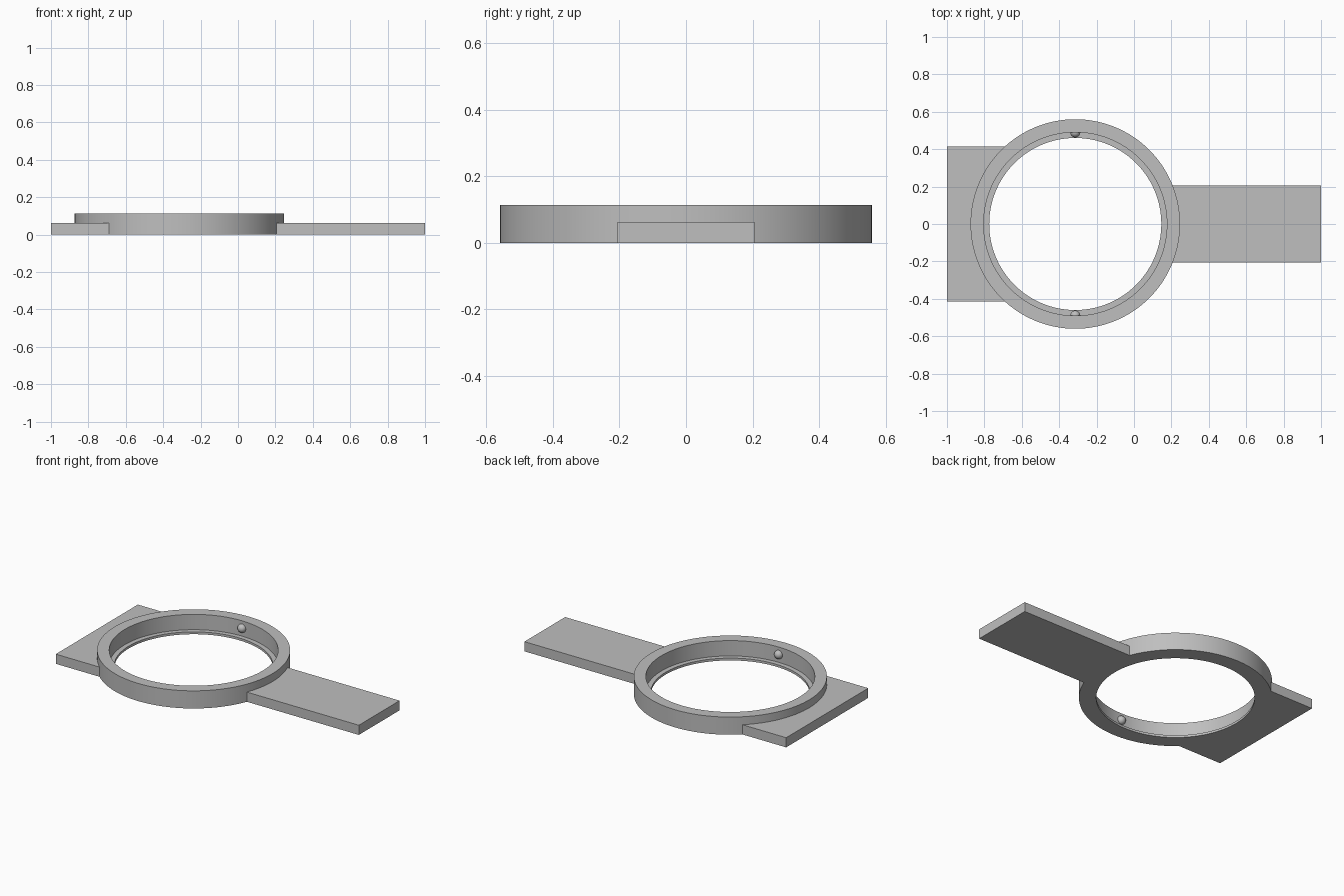
import bpy, bmesh, math
from mathutils import Matrix

cube = bpy.data.objects.get("Cube")
if cube:
    bpy.data.objects.remove(cube, do_unlink=True)

CENTRE_X = -0.314
OUTER, INNER, LIP = 0.56, 0.49, 0.46
RING_TOP, PLATE_TOP, LIP_TOP = 0.113, 0.062, 0.015
SEGMENTS = 128

grey = bpy.data.materials.new("plain grey")
grey.use_nodes = True
colour = (0.52, 0.52, 0.52, 1)
grey.diffuse_color = colour
grey.node_tree.nodes["Principled BSDF"].inputs["Base Color"].default_value = colour


def finish(bm, name, smooth=True):
    bmesh.ops.recalc_face_normals(bm, faces=bm.faces)
    mesh = bpy.data.meshes.new(name)
    bm.to_mesh(mesh)
    bm.free()
    mesh.materials.append(grey)
    obj = bpy.data.objects.new(name, mesh)
    bpy.context.collection.objects.link(obj)
    if smooth:
        bpy.ops.object.select_all(action="DESELECT")
        obj.select_set(True)
        bpy.context.view_layer.objects.active = obj
        bpy.ops.object.shade_smooth_by_angle(angle=math.radians(30))
    return obj


# Ring: closed stepped section turned about its own axis
def make_ring():
    section = [(OUTER, 0), (OUTER, RING_TOP), (INNER, RING_TOP),
               (INNER, LIP_TOP), (LIP, LIP_TOP), (LIP, 0)]
    bm = bmesh.new()
    loops = []
    for i in range(SEGMENTS):
        a = 2 * math.pi * i / SEGMENTS
        loops.append([bm.verts.new((CENTRE_X + r * math.cos(a), r * math.sin(a), z))
                      for r, z in section])
    n = len(section)
    for i, here in enumerate(loops):
        there = loops[(i + 1) % SEGMENTS]
        for j in range(n):
            k = (j + 1) % n
            bm.faces.new((here[j], there[j], there[k], here[k]))
    finish(bm, "ring")


# Flat plate whose inner end follows the ring wall
def make_plate(name, end_x, half_width, side, steps=32):
    radius = OUTER * 0.996
    reach = math.asin(half_width / radius)
    outline = [(end_x, -half_width)]
    for i in range(steps + 1):
        a = reach * (2 * i / steps - 1)
        outline.append((CENTRE_X + side * radius * math.cos(a), radius * math.sin(a)))
    outline.append((end_x, half_width))
    bm = bmesh.new()
    base = bm.faces.new([bm.verts.new((x, y, 0)) for x, y in outline])
    up = bmesh.ops.extrude_face_region(bm, geom=[base], use_keep_orig=True)
    moved = [v for v in up["geom"] if isinstance(v, bmesh.types.BMVert)]
    bmesh.ops.translate(bm, verts=moved, vec=(0, 0, PLATE_TOP))
    finish(bm, name)


# Small round stud set halfway into the inner wall
def make_stud(name, y):
    bm = bmesh.new()
    bmesh.ops.create_uvsphere(bm, u_segments=24, v_segments=16, radius=0.027,
                              matrix=Matrix.Translation((CENTRE_X, y, 0.066)))
    finish(bm, name)


make_ring()
make_plate("handle_plate", 1.0, 0.206, 1)
make_plate("wide_tab", -1.0, 0.415, -1)
make_stud("back_stud", INNER)
make_stud("front_stud", -INNER)
